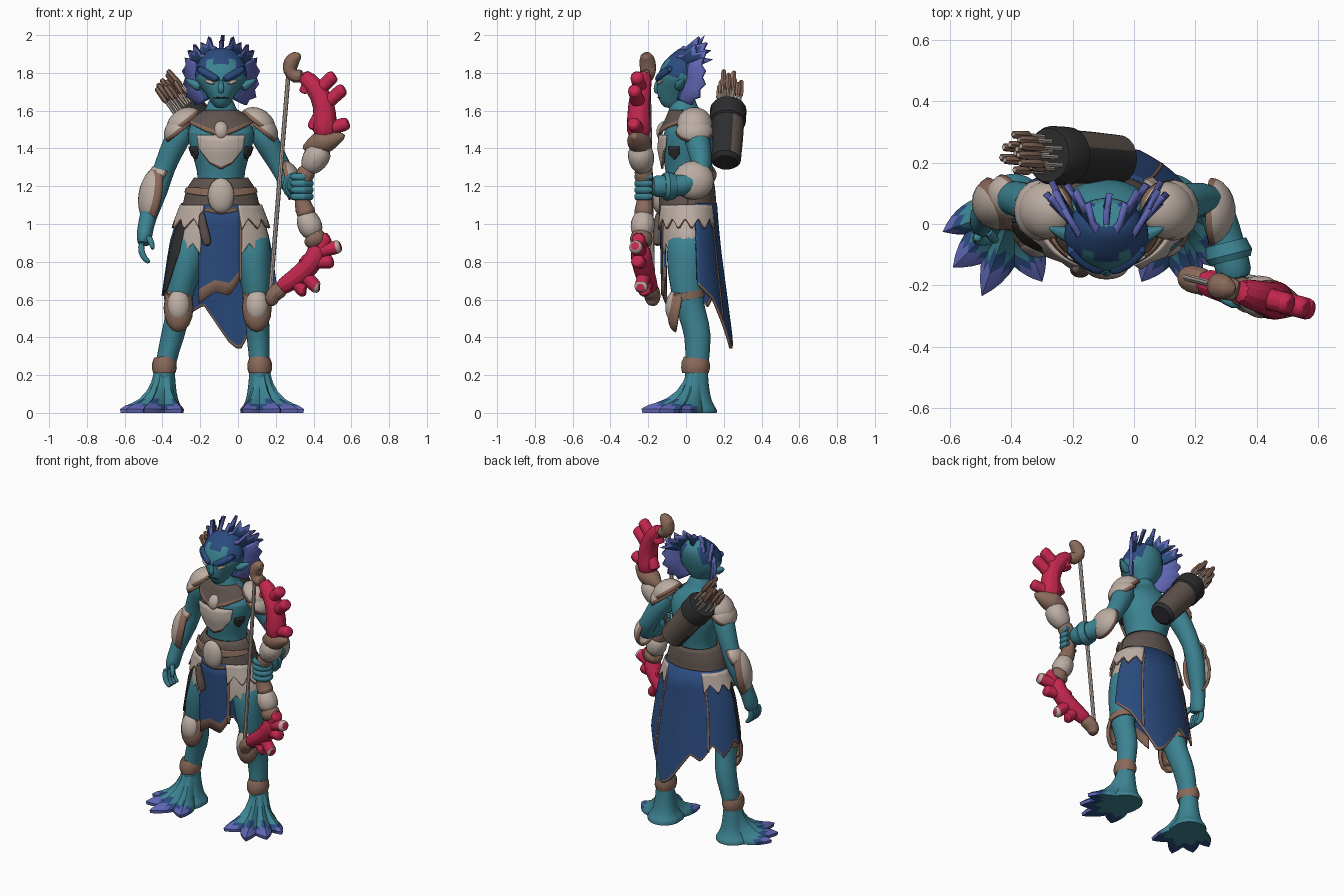
import bpy, bmesh, math, random
from mathutils import Vector, Matrix, Euler

if "Cube" in bpy.data.objects:
    bpy.data.objects.remove(bpy.data.objects["Cube"], do_unlink=True)
random.seed(4)
MID = -.09  # the body stands left of the origin because of the bow
X, Y, Z = Vector((1, 0, 0)), Vector((0, 1, 0)), Vector((0, 0, 1))
made = []


def paint(name, code):
    channels = [int(code[i:i + 2], 16) / 255 for i in (0, 2, 4)]
    colour = [((c + .055) / 1.055) ** 2.4 for c in channels] + [1]
    material = bpy.data.materials.new(name)
    material.use_nodes = True
    material.diffuse_color = colour
    shader = material.node_tree.nodes["Principled BSDF"]
    shader.inputs["Base Color"].default_value = colour
    shader.inputs["Roughness"].default_value = .8
    return material


skin = paint("teal skin", "3C8392")
blue = paint("deep blue", "2B4B7E")
violet = paint("violet fin", "5E65B2")
bone = paint("pale bone", "BBADA3")
leather = paint("tan leather", "8A6A5A")
dark = paint("dark leather", "5F534D")
black = paint("charcoal", "2E2E30")
coral = paint("crimson coral", "C4274F")


def commit(name, bm, mats, subdiv=0, thick=0):
    bmesh.ops.recalc_face_normals(bm, faces=bm.faces[:])
    mesh = bpy.data.meshes.new(name)
    bm.to_mesh(mesh)
    bm.free()
    for material in mats:
        mesh.materials.append(material)
    obj = bpy.data.objects.new(name, mesh)
    bpy.context.collection.objects.link(obj)
    if thick:
        solid = obj.modifiers.new("thickness", "SOLIDIFY")
        solid.thickness, solid.offset = thick, 0
    if subdiv:
        obj.modifiers.new("rounding", "SUBSURF").levels = subdiv
        obj.modifiers["rounding"].render_levels = subdiv
    made.append(obj)


def loft(name, rows, mats, cyclic=False, caps=False, rule=None, subdiv=0, thick=0):
    """Skin a grid of points; rule(centre, row) picks the material slot."""
    bm = bmesh.new()
    grid = [[bm.verts.new(co) for co in row] for row in rows]
    count = len(rows[0])
    for r in range(len(rows) - 1):
        for c in range(count if cyclic else count - 1):
            d = (c + 1) % count
            face = bm.faces.new((grid[r][c], grid[r][d], grid[r + 1][d], grid[r + 1][c]))
            if rule:
                face.material_index = rule(face.calc_center_median(), r)
    if caps:
        bm.faces.new(grid[0][::-1])
        bm.faces.new(grid[-1])
    commit(name, bm, mats, subdiv, thick)


def tube(name, path, mats, ref=X, sides=12, subdiv=1, rule=None):
    """Path points are x, y, z, radius and an optional second radius."""
    points, rows = [Vector(p[:3]) for p in path], []
    for i, p in enumerate(points):
        along = (points[min(i + 1, len(path) - 1)] - points[max(i - 1, 0)]).normalized()
        v = along.cross(ref).normalized()
        u = v.cross(along)
        turns = [math.tau * k / sides for k in range(sides)]
        rows.append([p + u * math.cos(t) * path[i][3] + v * math.sin(t) * path[i][-1] for t in turns])
    loft(name, rows, mats, True, True, rule, subdiv)


def table(rows, key):
    """Linear lookup in rows of (key, value, ...)."""
    rows = sorted(rows)
    key = min(max(key, rows[0][0]), rows[-1][0])
    for a, b in zip(rows, rows[1:]):
        if key <= b[0]:
            t = (key - a[0]) / (b[0] - a[0])
            return [p + (q - p) * t for p, q in zip(a[1:], b[1:])]


def wrap(name, profile, top, hem, mats, trim=.95, thick=.012):
    """Cloth or plate around the body; hem lists (angle, height)."""
    first, last = hem[0][0], hem[-1][0]
    columns = int((last - first) / 4) + 1
    rows = []
    for t in (0, .2, .4, .6, .8, trim, 1):
        row = []
        for c in range(columns + 1):
            angle = first + (last - first) * c / columns
            z = top + (table(hem, angle)[0] - top) * t
            rx, ry = table(profile, z)
            a = math.radians(angle)
            row.append((MID + rx * math.cos(a), .01 + ry * math.sin(a), z))
        rows.append(row)
    loft(name, rows, mats, rule=lambda c, r: (r == 5) * (len(mats) - 1), thick=thick)


def dome(name, place, size, turn, mats, rim=.25):
    """Half shell with a rim in the second material."""
    bm = bmesh.new()
    bmesh.ops.create_uvsphere(bm, u_segments=16, v_segments=12, radius=1)
    bmesh.ops.delete(bm, geom=[v for v in bm.verts if v.co.z < -.1], context="VERTS")
    for face in bm.faces:
        face.material_index = int(face.calc_center_median().z < rim) * (len(mats) - 1)
    rotation = Euler([math.radians(a) for a in turn]).to_matrix().to_4x4()
    bm.transform(Matrix.Translation(place) @ rotation @ Matrix.Diagonal((*size, 1)))
    commit(name, bm, mats, thick=.012)


def fin(name, start, end, tips, side=1, split=.8, web=.75):
    """Webbed fin from a root line to pointed tips, given relative to the midline."""
    place = lambda p: Vector((MID + side * p[0], p[1], p[2]))
    start, end, tips = place(start), place(end), [place(t) for t in tips]
    roots, rim = [], []
    for c in range(2 * len(tips) + 1):
        root = start.lerp(end, c / (2 * len(tips)))
        near, far = tips[max(0, (c - 1) // 2)], tips[min(len(tips) - 1, c // 2)]
        roots.append(root)
        rim.append(far if c % 2 else root.lerp((near + far) / 2, web))
    middle = [a.lerp(b, split) for a, b in zip(roots, rim)]
    loft(name, [roots, middle, rim], [blue, violet], rule=lambda c, r: r, thick=.02)


# Torso and neck
TORSO = [(.86, .13, .09), (.98, .18, .115), (1.1, .165, .12), (1.2, .125, .11), (1.28, .125, .12),
         (1.4, .168, .145), (1.49, .19, .135), (1.55, .15, .1), (1.6, .075, .08), (1.7, .06, .065)]
tube("torso", [(MID, .01 if z < 1.58 else -.02, z, rx, ry) for z, rx, ry in TORSO], [skin], sides=16)
over = lambda gap: [(z, rx + gap, ry + gap) for z, rx, ry in TORSO]
wrap("chest_plate", over(.012), 1.47, [(230, 1.4), (248, 1.32), (270, 1.29), (292, 1.32), (310, 1.4)], [bone, leather], .92)
wrap("collar", over(.016), 1.6, [(195, 1.54), (232, 1.51), (270, 1.46), (308, 1.51), (345, 1.54)], [dark, leather], .82)
dome("collar_clasp", (MID, -.12, 1.495), (.035, .045, .03), (75, 0, 0), [bone])
for start, label in ((198, "right"), (318, "left")):
    wrap(label + "_rib_panel", over(.006), 1.41, [(start, 1.37), (start + 12, 1.34), (start + 24, 1.37)], [black])

# Head
HEAD = [(1.61, -.07, .03, .045), (1.64, -.07, .05, .075), (1.69, -.06, .08, .1), (1.74, -.05, .12, .11), (1.77, -.04, .14, .11),
        (1.8, -.03, .14, .11), (1.83, -.01, .132, .102), (1.86, .005, .12, .09), (1.89, .02, .1, .075), (1.92, .035, .065, .05)]
tube("head", [(MID, y, z, rx, ry) for z, y, rx, ry in HEAD], [skin, blue], sides=20,
     rule=lambda c, r: int(c.y < .07 and (c.z > 1.86 or c.z > 1.79 and abs(c.x - MID) > .075)))
for side, label in ((1, "left"), (-1, "right")):
    at = lambda dx, y, z, r: (MID + side * dx, y, z, r)
    tube(label + "_brow", [at(.005, -.155, 1.76, .018), at(.06, -.135, 1.785, .026), at(.13, -.07, 1.83, .024)], [blue], Z, 8)
    tube(label + "_eye", [at(.03, -.149, 1.742, .006), at(.06, -.142, 1.75, .013), at(.09, -.118, 1.762, .006)], [bone], Z, 8)
    tube(label + "_ear", [at(.1, -.04, 1.72, .035), at(.15, -.03, 1.745, .025), at(.19, -.01, 1.77, .004)], [skin], Z, 8)
    fin(label + "_cheek_fin", (.07, -.04, 1.66), (.12, .01, 1.85),
        [(.13, .03, 1.63), (.18, .07, 1.67), (.195, .1, 1.74), (.2, .1, 1.81), (.185, .09, 1.88)], side, .2, .85)
    fin(label + "_inner_crest", (.02, -.12, 1.83), (.08, .05, 1.88),
        [(.03, -.01, 1.94), (.06, .07, 1.99), (.1, .11, 1.96), (.13, .13, 1.92)], side)
    fin(label + "_outer_crest", (.06, -.1, 1.82), (.12, .04, 1.83),
        [(.09, -.03, 1.9), (.14, .05, 1.95), (.17, .11, 1.92), (.18, .14, 1.87)], side)
fin("middle_crest", (0, -.11, 1.84), (0, .06, 1.9), [(0, -.02, 1.93), (0, .04, 1.97), (.01, .1, 2)])
tube("nose", [(MID, -.145, 1.77, .012), (MID, -.16, 1.71, .02), (MID, -.15, 1.69, .012)], [skin], sides=8)
tube("mouth", [(MID - .045, -.136, 1.665, .004), (MID, -.153, 1.672, .005), (MID + .045, -.136, 1.665, .004)], [black], Z, 6)

# Waist, cloths and cape
wrap("hip_belt", [(1.24, .135, .125), (1.18, .175, .135), (1.05, .205, .145)], 1.24,
     [(0, 1.09), (60, 1.11), (120, 1.11), (180, 1.09), (225, 1.08), (270, 1.05), (315, 1.08), (360, 1.09)], [dark, leather], .92, .02)
wrap("belt_strap", [(1.2, .18, .142), (1.14, .2, .15)], 1.19, [(195, 1.165), (270, 1.14), (345, 1.165)], [leather], thick=.02)
for start, label in ((-65, "left"), (125, "right")):
    ragged = [(start + 12 * i, .84 + .06 * (i % 2)) for i in range(11)]
    wrap(label + "_hip_cloth", [(1.1, .185, .13), (.95, .243, .142), (.85, .255, .142)], 1.11, ragged, [bone])
    wrap(label + "_hip_layer", [(1.1, .212, .155), (.95, .268, .172)], 1.1, [(a, z + .13) for a, z in ragged], [bone, leather], .93)
CAPE = [(1.1, .205, .148), (.9, .268, .165), (.6, .312, .205), (.33, .325, .24)]
wrap("cape", CAPE, 1.11,
     [(15, .68), (40, .6), (60, .44), (72, .33), (82, .37), (107, .57), (120, .53), (135, .64), (150, .56), (170, .66), (182, .62)],
     [blue, leather], .975)
for angle, bottom in ((55, .5), (128, .6)):
    wrap("cape_seam", [(z, rx + .004, ry + .004) for z, rx, ry in CAPE], 1.06, [(angle, bottom), (angle + 2.5, bottom)], [leather])
wrap("side_panel", [(1.1, .19, .13), (.9, .262, .155), (.6, .308, .19)], 1.05, [(181, .62), (195, .65), (206, .74), (216, .85)], [black])
wrap("front_cloth", [(1.1, .22, .145), (.6, .22, .135)], 1.1, [(238, .58), (262, .64), (282, .62), (300, .72)], [blue, leather], .86)
wrap("front_cloth_edging", [(1.1, .22, .152), (.6, .22, .142)], 1.08, [(296, .7), (300, .7)], [leather])
dome("belt_buckle", (MID, -.14, 1.15), (.065, .09, .035), (90, 0, 0), [bone, leather], .1)
tube("belt_pouch", [(-.19, -.145, 1.07, .014), (-.19, -.15, 1, .026), (-.17, -.15, .93, .03), (-.16, -.15, .88, .022)], [dark], sides=8)

# Legs, guards and webbed feet
WEB = [(190, .1), (225, .12), (250, .265), (270, .2), (290, .315), (300, .22), (315, .285), (330, .19),
       (340, .25), (375, .11), (410, .105), (550, .1)]
STEPS = ((0, .22), (.1, .16), (.24, .11), (.45, .07), (.7, .045), (.85, .035), (1, .018), (.98, 0), (.6, 0))


def foot_colour(reach, row):
    if reach < .17:
        return 0
    return 2 if row > 6 or reach < .205 else 1


for side, label, hip, knee, ankle in ((1, "left", .07, .1, .115), (-1, "right", -.24, -.315, -.39)):
    shin = knee * .6 + ankle * .4
    tube(label + "_leg", [(hip, .02, .98, .1, .11), (hip * .8 + knee * .2, .01, .84, .103, .125), (knee, 0, .64, .075, .085),
                          (knee, .03, .53, .063, .075), (shin, .07, .41, .066, .075), (ankle, .055, .25, .05, .06),
                          (ankle, .055, .12, .06, .07)], [skin], sides=14)
    tube(label + "_knee_strap", [(knee, .005, .64, .078, .09), (knee, .012, .6, .076, .088)], [leather], subdiv=0, sides=16)
    dome(label + "_knee_guard", (knee, -.03, .555), (.073, .125, .058), (80, 0, 0), [leather])
    dome(label + "_knee_plate", (knee, -.05, .57), (.058, .085, .052), (80, 0, 0), [bone, leather], .5)
    tube(label + "_ankle_band", [(ankle, .05, .21, .058, .07), (ankle, .05, .235, .066, .076), (ankle, .052, .265, .064, .075),
                                 (ankle, .055, .29, .055, .066)], [leather], subdiv=0, sides=16)
    rings = []
    for spread, height in STEPS:
        ring = []
        for k in range(72):
            angle = 190 + 5 * k
            reach = .055 * (1 - spread) + table(WEB, angle)[0] * spread
            a = math.radians(angle)
            ridge = 1 + (table(WEB, angle)[0] - .2) * 2 * spread
            ring.append((ankle + side * reach * math.cos(a), .06 + reach * math.sin(a), height * ridge))
        rings.append(ring)
    heel = Vector((ankle, .06))
    loft(label + "_foot", rings, [skin, violet, blue], True, True, lambda c, r: foot_colour((c.xy - heel).length, r))

# Arms and armour
tube("right_arm", [(-.27, .04, 1.54, .07), (-.33, .06, 1.44, .072), (-.39, .09, 1.3, .055), (-.43, .08, 1.18, .065),
                   (-.48, .04, 1.03, .045), (-.495, .02, .95, .045, .055), (-.5, 0, .88, .038, .06)], [skin])
for i in range(4):
    y = .04 - .027 * i
    tube("right_finger", [(-.51, y, .91, .018), (-.515, y - .01, .85, .02), (-.49, y - .015, .81, .017), (-.465, y - .015, .795, .012)], [skin], Y, 8)
tube("right_thumb", [(-.48, -.02, .94, .02), (-.455, -.05, .9, .018), (-.45, -.055, .86, .01)], [skin], sides=8)
tube("left_arm", [(.09, .04, 1.54, .07), (.15, .06, 1.44, .072), (.22, .09, 1.31, .055), (.265, .07, 1.235, .06),
                  (.29, -.02, 1.2, .06), (.32, -.13, 1.2, .062), (.335, -.19, 1.2, .06)], [skin])
tube("left_cuff", [(.3, -.06, 1.2, .068), (.31, -.1, 1.2, .078), (.315, -.12, 1.2, .068)], [skin], subdiv=0)
for i in range(4):
    z = 1.145 + .035 * i
    tube("left_finger", [(.37, -.17, z, .02), (.395, -.22, z, .022), (.35, -.27, z, .022), (.29, -.25, z, .02), (.28, -.21, z, .014)], [skin], Z, 8)
dome("right_bracer", (-.44, .07, 1.15), (.15, .085, .08), (0, -80, 25), [bone, leather], .4)
dome("right_elbow_guard", (-.41, .09, 1.25), (.07, .07, .06), (0, -60, 20), [bone, leather], .3)
dome("left_elbow_guard", (.25, .04, 1.23), (.1, .105, .075), (0, 80, 0), [bone, leather], .3)
for side, label in ((1, "left"), (-1, "right")):
    for name, out, z, size in (("lower", .215, 1.485, (.085, .095, .075)), ("upper", .19, 1.525, (.1, .09, .08))):
        dome(label + "_" + name + "_shoulder_plate", (MID + side * out, .045, z), size, (0, side * 38, 0), [bone, leather], .25)


# Bow, laid out in a slanted upright plane
def bow(name, path, mats, sides=10, subdiv=1, rule=None):
    tube(name, [(x, -.13 - .26 * x, z, r) for x, z, r in path], mats, Y, sides, subdiv, rule)


bow("upper_coral", [(.33, 1.8, .045), (.41, 1.73, .055), (.46, 1.63, .062), (.46, 1.53, .068), (.46, 1.45, .07)], [coral])
bow("lower_coral", [(.42, .9, .055), (.42, .82, .06), (.33, .73, .058), (.27, .69, .05), (.21, .65, .045)], [coral])
BRANCHES = [(.42, 1.7, .5, 1.78), (.46, 1.63, .55, 1.71), (.47, 1.5, .57, 1.53), (.44, 1.58, .39, 1.5), (.38, 1.74, .35, 1.69),
            (.42, .85, .53, .88), (.34, .74, .42, .66), (.41, .82, .47, .93), (.4, .8, .49, .8), (.3, .7, .35, .64), (.4, .8, .33, .81)]
for i, (x, z, tip_x, tip_z) in enumerate(BRANCHES):
    bow("coral_branch", [(x, z, .05), ((x + tip_x) / 2, (z + tip_z) / 2, .034), (tip_x, tip_z, .042), (tip_x * 1.03, tip_z * 1.005, .026)],
        [coral, bone], rule=lambda c, r: int(r == 2 and i in (5, 6)))
bow("upper_horn", [(.35, 1.79, .04), (.3, 1.775, .042), (.27, 1.81, .045), (.28, 1.86, .048), (.31, 1.89, .036), (.335, 1.885, .015)], [leather])
bow("lower_horn", [(.25, .67, .045), (.2, .64, .05), (.17, .6, .045), (.19, .565, .025)], [leather])
bow("upper_collar", [(.57, 1.47, .01), (.51, 1.45, .05), (.45, 1.44, .078), (.39, 1.41, .05), (.34, 1.4, .01)], [leather])
bow("upper_bone_knob", [(.45, 1.42, .06), (.42, 1.36, .08), (.385, 1.31, .065), (.36, 1.28, .04)], [bone])
bow("grip", [(.38, 1.3, .05), (.35, 1.26, .055), (.34, 1.2, .04), (.34, 1.1, .045), (.36, 1.06, .06), (.38, 1.03, .04)], [leather])
bow("lower_bone_knob", [(.35, 1.07, .04), (.365, 1.03, .065), (.385, .98, .072), (.41, .93, .05)], [bone])
bow("lower_collar", [(.385, .95, .06), (.41, .92, .068), (.43, .88, .055)], [leather])
bow("bow_string", [(.27, 1.83, .012), (.17, .62, .012)], [bone], 8, 0)

# Quiver and arrows
base, mouth = Vector((-.04, .21, 1.325)), Vector((-.28, .225, 1.62))
axis = (mouth - base).normalized()
ringed = [(*base.lerp(mouth, t), r) for t, r in ((0, .06), (.05, .08), (.4, .085), (.72, .087), (.74, .096), (.96, .096), (1, .088))]
tube("quiver", ringed, [black, dark], sides=20, subdiv=0, rule=lambda c, r: int(r in (1, 2) and c.y > .25))
for i in range(14):
    angle, reach = i * 2.4, .019 * math.sqrt(i)
    root = mouth + axis.cross(Y).normalized() * math.cos(angle) * reach + Y * math.sin(angle) * reach
    tip = root + axis * random.uniform(.13, .2) + Vector((random.uniform(-.02, .02), 0, .01))
    tube("arrow_shaft", [(*root, .008), (*tip, .008)], [bone], sides=6, subdiv=0)
    tube("arrow_fletching", [(*root.lerp(tip, .4), .006), (*root.lerp(tip, .55), .016), (*root.lerp(tip, .95), .014), (*tip, .008)],
         [leather], sides=6, subdiv=0)

# Smooth shading with sharp creases
bpy.ops.object.select_all(action="DESELECT")
for obj in made:
    obj.select_set(True)
bpy.context.view_layer.objects.active = made[0]
bpy.ops.object.shade_smooth_by_angle(angle=math.radians(35))
